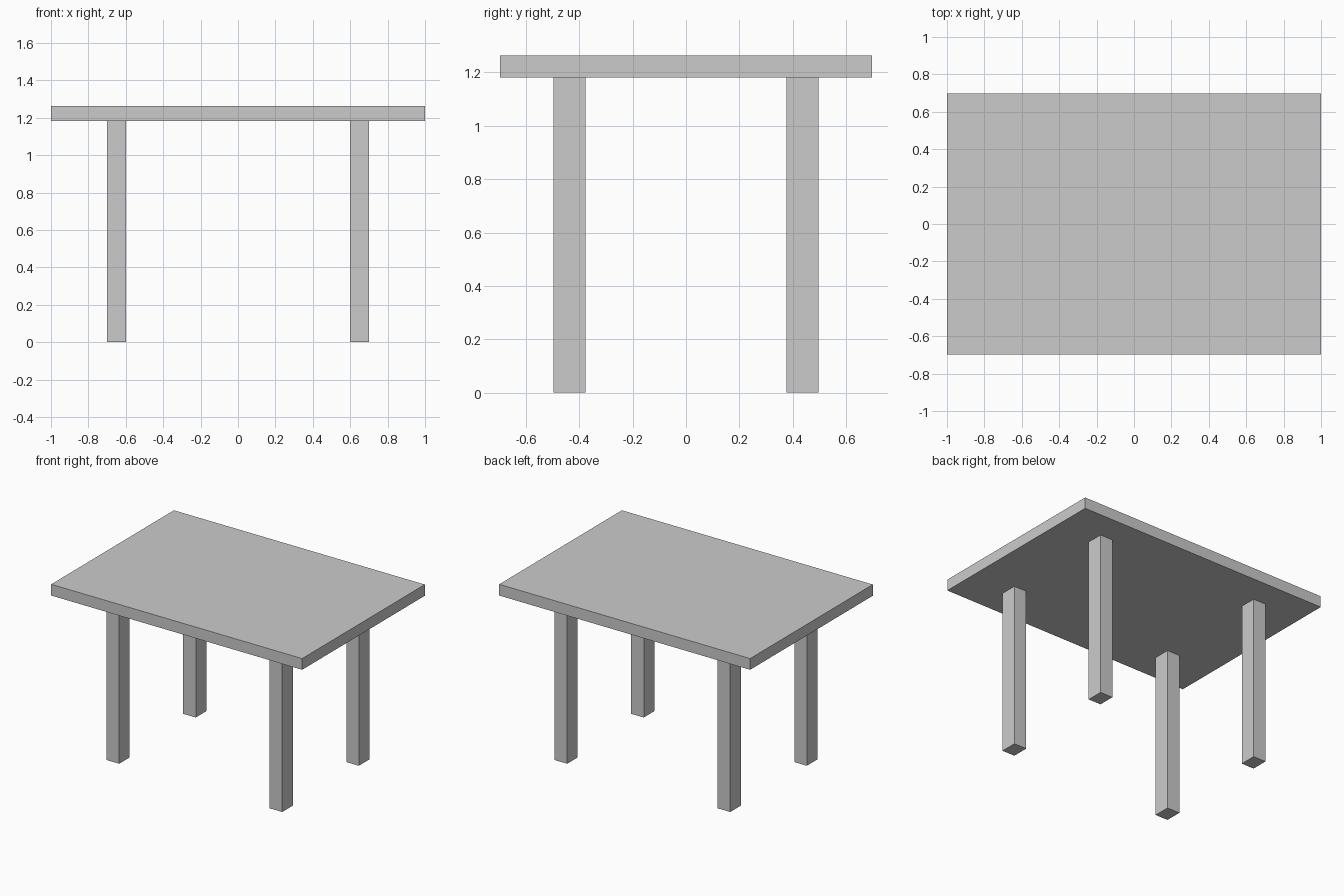
import bpy

if "Cube" in bpy.data.objects:
    bpy.data.objects.remove(bpy.data.objects["Cube"])

TOP_Z, UNDER_Z = 1.263, 1.182


def box(name, center, size):
    bpy.ops.mesh.primitive_cube_add(size=1, location=center)
    obj = bpy.context.object
    obj.name = name
    obj.scale = size
    bpy.ops.object.transform_apply(location=False, rotation=False, scale=True)
    return obj


# Tabletop slab
box("tabletop", (0, 0, (TOP_Z + UNDER_Z) / 2), (2.0, 1.396, TOP_Z - UNDER_Z))

# Four rectangular legs, inset from the edges
for side, sx in (("left", -1), ("right", 1)):
    for end, sy in (("front", -1), ("back", 1)):
        box(f"{end}_{side}_leg", (sx * 0.65, sy * 0.436, UNDER_Z / 2),
            (0.10, 0.12, UNDER_Z))
